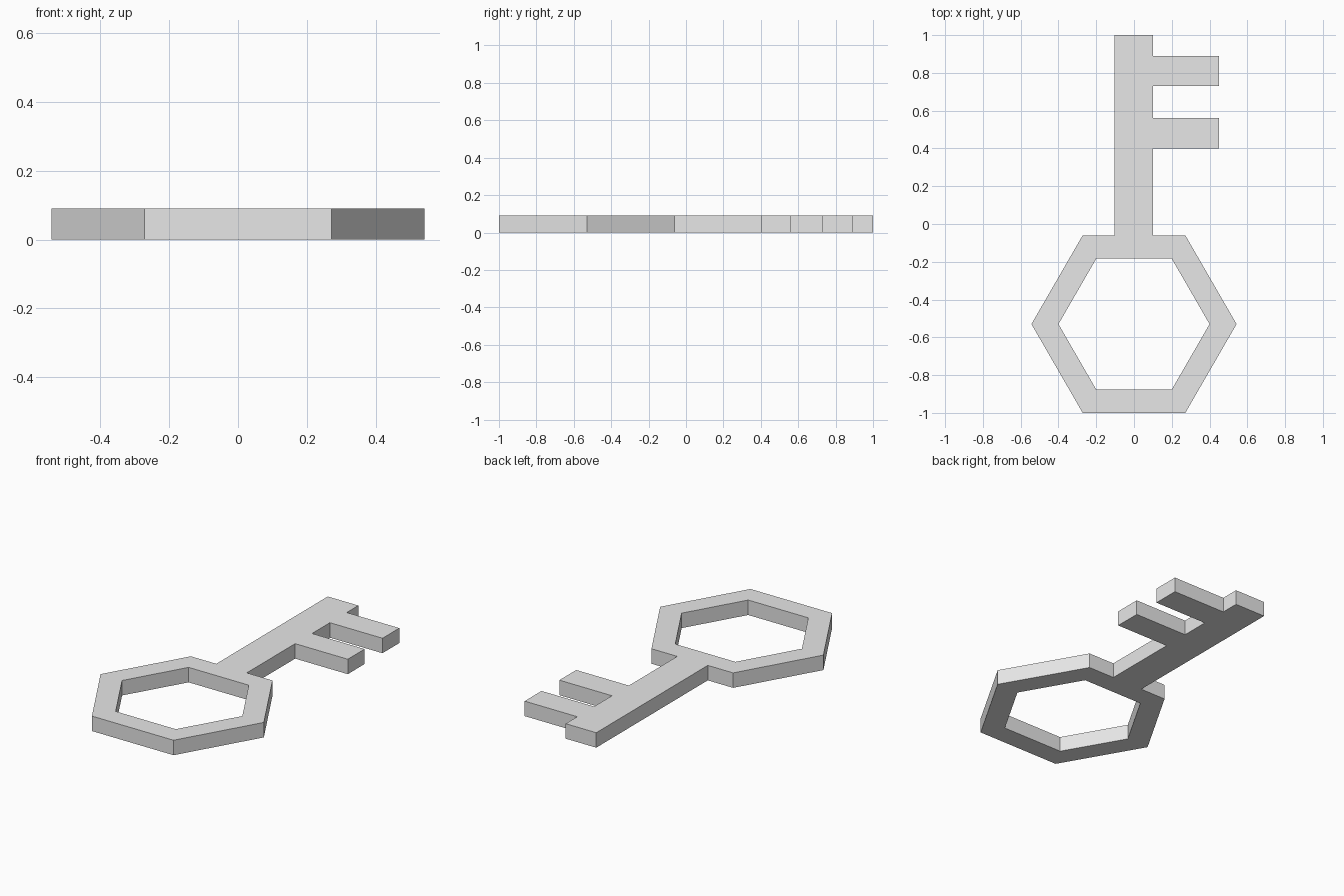
import bpy, bmesh, math

cube = bpy.data.objects.get("Cube")
if cube:
    bpy.data.objects.remove(cube, do_unlink=True)

THICK = 0.09
BOW_Y = -0.53
BOW_BACK = -0.06

metal = bpy.data.materials.new("light_grey_metal")
metal.use_nodes = True
colour = (0.8, 0.8, 0.8, 1)
metal.diffuse_color = colour
metal.node_tree.nodes["Principled BSDF"].inputs["Base Color"].default_value = colour


def hexagon(radius):
    angles = [math.radians(60 * i) for i in range(6)]
    return [(radius * math.cos(a), BOW_Y + radius * math.sin(a)) for a in angles]


def extrude_part(name, outlines):
    """Extrude flat faces, each given as a list of (x, y), into one solid plate."""
    bm = bmesh.new()
    for outline in outlines:
        bm.faces.new([bm.verts.new((x, y, 0)) for x, y in outline])
    bmesh.ops.remove_doubles(bm, verts=bm.verts[:], dist=1e-4)
    up = bmesh.ops.extrude_face_region(bm, geom=bm.faces[:], use_keep_orig=True)
    top = [v for v in up["geom"] if isinstance(v, bmesh.types.BMVert)]
    bmesh.ops.translate(bm, verts=top, vec=(0, 0, THICK))
    bmesh.ops.recalc_face_normals(bm, faces=bm.faces[:])
    mesh = bpy.data.meshes.new(name)
    bm.to_mesh(mesh)
    bm.free()
    mesh.materials.append(metal)
    obj = bpy.data.objects.new(name, mesh)
    bpy.context.collection.objects.link(obj)
    return obj


# Hexagonal handle ring, one quad per side
outer, inner = hexagon(0.543), hexagon(0.4)
extrude_part("bow", [
    (outer[i], outer[(i + 1) % 6], inner[(i + 1) % 6], inner[i]) for i in range(6)
])

# Shaft with two teeth on its left side, as a single outline
left, right, tip = -0.103, 0.1, 0.45
outline = [(left, BOW_BACK), (right, BOW_BACK)]
for low, high in ((0.4, 0.56), (0.73, 0.89)):
    outline += [(right, low), (tip, low), (tip, high), (right, high)]
outline += [(right, 1), (left, 1)]
extrude_part("shaft_and_teeth", [outline])
